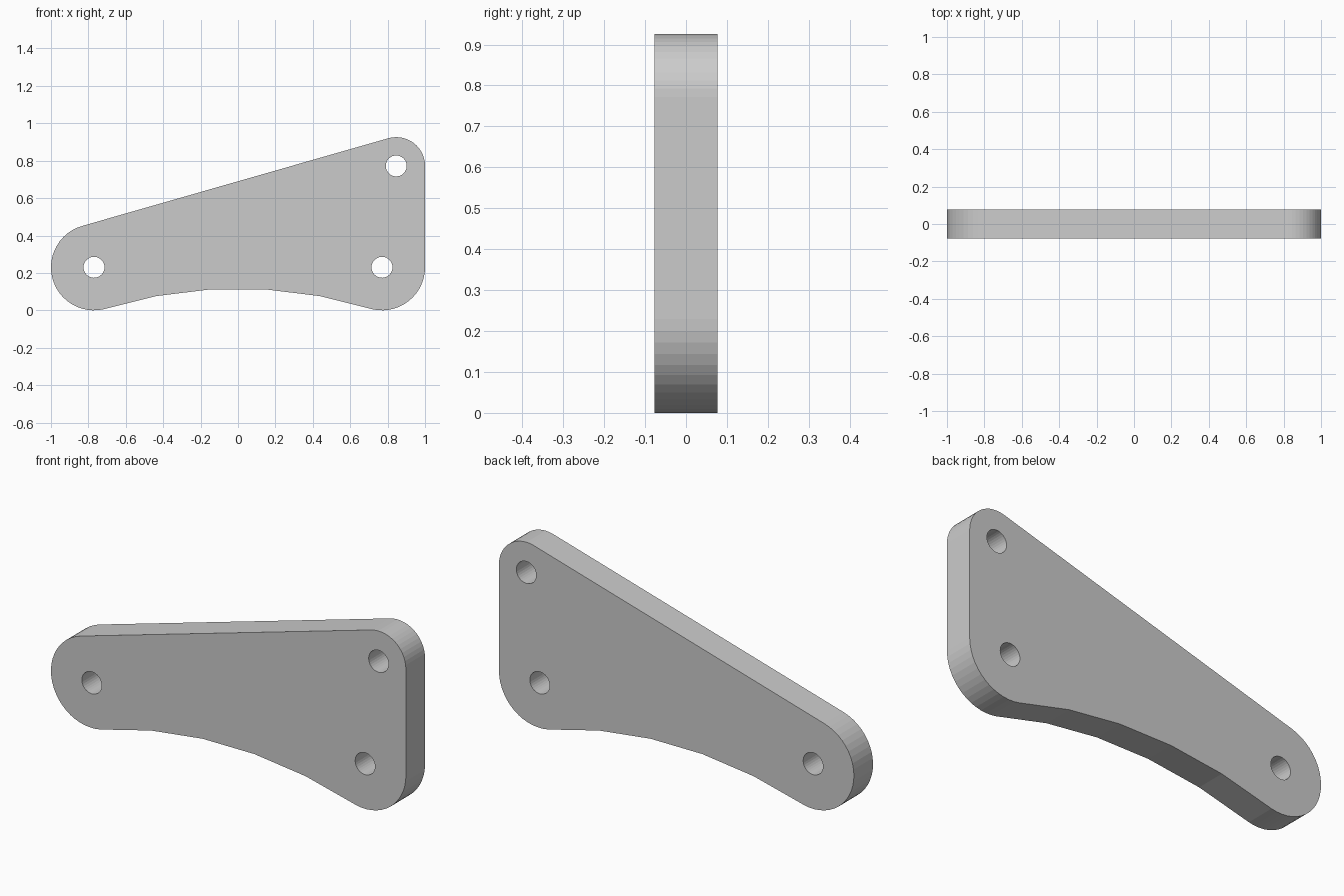
import bpy
from math import sin, cos, radians, pi

if "Cube" in bpy.data.objects:
    bpy.data.objects.remove(bpy.data.objects["Cube"])

HALF_THICK = 0.077
LOBE_R, TOP_R, HOLE_R = 0.23, 0.154, 0.056
LEFT, RIGHT, TOP = (-0.77, 0.23), (0.77, 0.23), (0.846, 0.772)
SLOPE = 105.8   # normal direction of the sloping top edge, degrees
BOTTOM = 17     # tilt where the bottom curve leaves the lobes


def arc(center, radius, start, end, steps):
    """Points along a circular arc, angles in degrees."""
    angles = [radians(start + (end - start) * i / steps) for i in range(steps + 1)]
    return [(center[0] + radius * cos(a), center[1] + radius * sin(a)) for a in angles]


# Outline: left lobe, concave underside, lower right lobe, upper right corner
left_lobe = arc(LEFT, LOBE_R, SLOPE, 270 + BOTTOM - 4, 24)
right_lobe = arc(RIGHT, LOBE_R, 274 - BOTTOM, 360, 14)
top_corner = arc(TOP, TOP_R, 0, SLOPE, 14)
end_x, end_z = right_lobe[0]
bow_r = end_x / sin(radians(17.5))
bow_center = (0, end_z - bow_r * cos(radians(17.5)))
underside = arc(bow_center, bow_r, 107.5, 72.5, 5)[1:-1]
outline = left_lobe + underside + right_lobe + top_corner

# Filled and extruded profile with three bolt holes
curve = bpy.data.curves.new("plate_profile", "CURVE")
curve.dimensions = "2D"
curve.fill_mode = "BOTH"
curve.extrude = HALF_THICK
holes = [arc(c, HOLE_R, 0, 360, 32)[:-1] for c in (LEFT, RIGHT, TOP)]
for points in [outline] + holes:
    spline = curve.splines.new("POLY")
    spline.points.add(len(points) - 1)
    for point, (x, z) in zip(spline.points, points):
        point.co = (x, z, 0, 1)
    spline.use_cyclic_u = True

# Stand the plate upright and turn it into a mesh
plate = bpy.data.objects.new("bracket_plate", curve)
plate.rotation_euler.x = pi / 2
bpy.context.collection.objects.link(plate)
bpy.ops.object.select_all(action="DESELECT")
plate.select_set(True)
bpy.context.view_layer.objects.active = plate
bpy.ops.object.convert(target="MESH")
bpy.ops.object.transform_apply(location=False, rotation=True, scale=False)
bpy.ops.object.shade_flat()

# Plain grey finish
grey = bpy.data.materials.new("plain_grey")
grey.use_nodes = True
color = (0.6, 0.6, 0.6, 1)
grey.diffuse_color = color
grey.node_tree.nodes["Principled BSDF"].inputs["Base Color"].default_value = color
plate.data.materials.clear()
plate.data.materials.append(grey)
